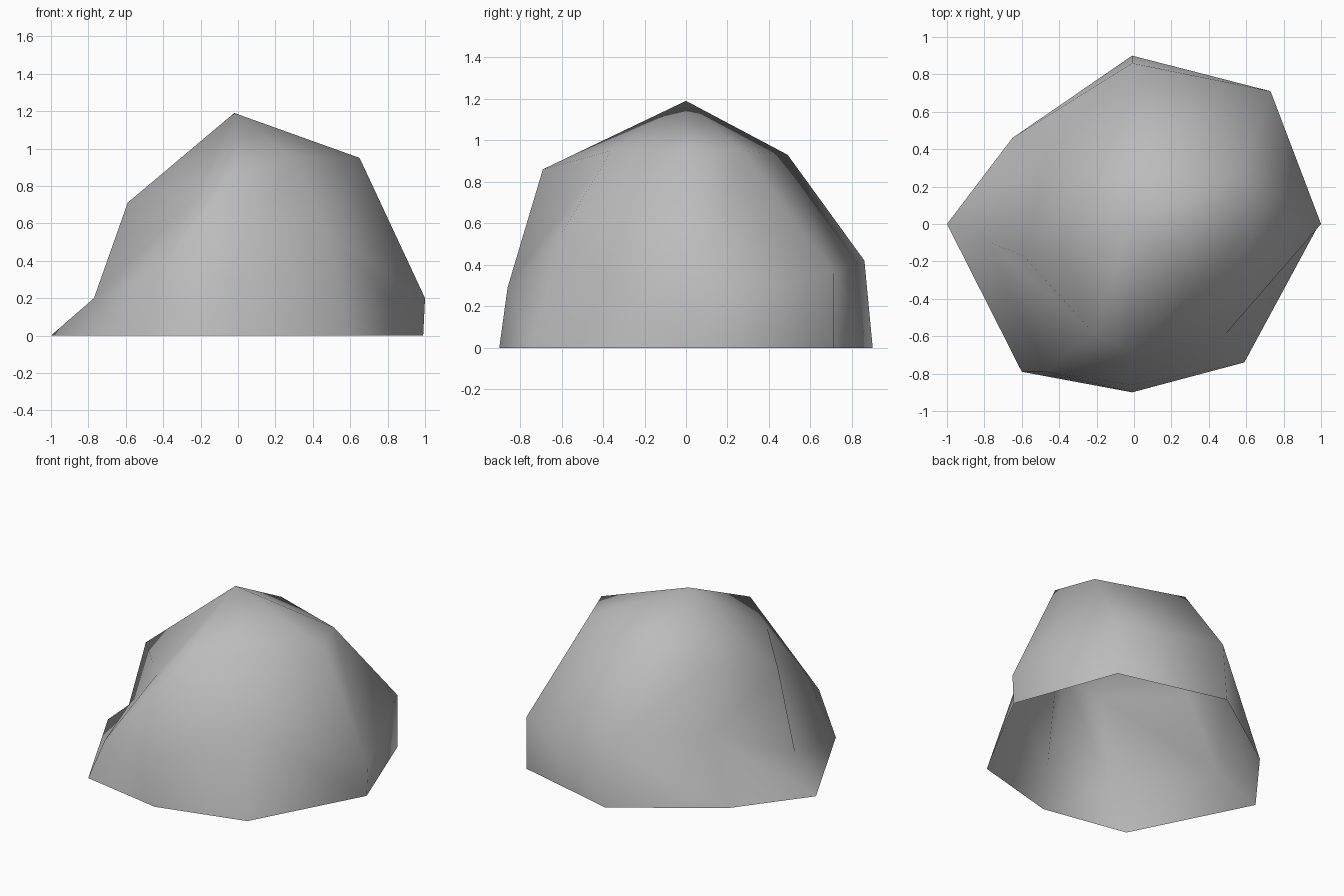
import bpy
import bmesh

# Remove the default cube only
default_cube = bpy.data.objects.get("Cube")
if default_cube:
    bpy.data.objects.remove(default_cube, do_unlink=True)


def make_material(name, colour):
    material = bpy.data.materials.new(name)
    material.use_nodes = True
    material.diffuse_color = colour
    shader = material.node_tree.nodes["Principled BSDF"]
    shader.inputs["Base Color"].default_value = colour
    shader.inputs["Roughness"].default_value = 0.9
    return material


# Boulder ridges, counter-clockwise: foot, waist and shoulder of each
ridges = {
    "left": [(0.99, 0, 0), (1, 0, 0.2), (0.65, 0, 0.95)],
    "back_left": [(0.73, 0.71, 0), (0.73, 0.71, 0.36), (0.55, 0.27, 0.95)],
    "back": [(-0.01, 0.9, 0), (-0.01, 0.86, 0.42), (-0.01, 0.49, 0.93)],
    "back_right": [(-0.65, 0.46, 0), (-0.45, 0.38, 0.42), (-0.33, 0.27, 0.82)],
    "right": [(-1, 0, 0), (-0.77, -0.1, 0.2), (-0.59, -0.17, 0.71)],
    "front_right": [(-0.6, -0.79, 0), (-0.47, -0.79, 0.3), (-0.22, -0.58, 0.74)],
    "front": [(-0.01, -0.9, 0), (-0.01, -0.86, 0.29), (-0.01, -0.69, 0.86)],
    "front_left": [(0.59, -0.74, 0), (0.48, -0.6, 0.55), (0.3, -0.36, 0.95)],
}
peak_position = (-0.02, 0, 1.19)


def build_boulder(name, material):
    bm = bmesh.new()
    peak = bm.verts.new(peak_position)
    columns = [[bm.verts.new(point) for point in ridge] for ridge in ridges.values()]

    # Skin neighbouring ridges with triangles and close them at the peak
    for index, (foot, waist, shoulder) in enumerate(columns):
        next_foot, next_waist, next_shoulder = columns[(index + 1) % len(columns)]
        for triangle in (
            (foot, next_foot, waist),
            (next_foot, next_waist, waist),
            (waist, next_waist, next_shoulder),
            (waist, next_shoulder, shoulder),
            (shoulder, next_shoulder, peak),
        ):
            bm.faces.new(triangle)

    # The underside stays open; the whole skin is softly shaded
    for face in bm.faces:
        face.smooth = True
    mesh = bpy.data.meshes.new(name)
    bm.to_mesh(mesh)
    bm.free()
    mesh.materials.append(material)
    boulder = bpy.data.objects.new(name, mesh)
    bpy.context.collection.objects.link(boulder)
    return boulder


stone_grey = make_material("stone_grey", (0.5, 0.5, 0.5, 1))
build_boulder("boulder", stone_grey)
